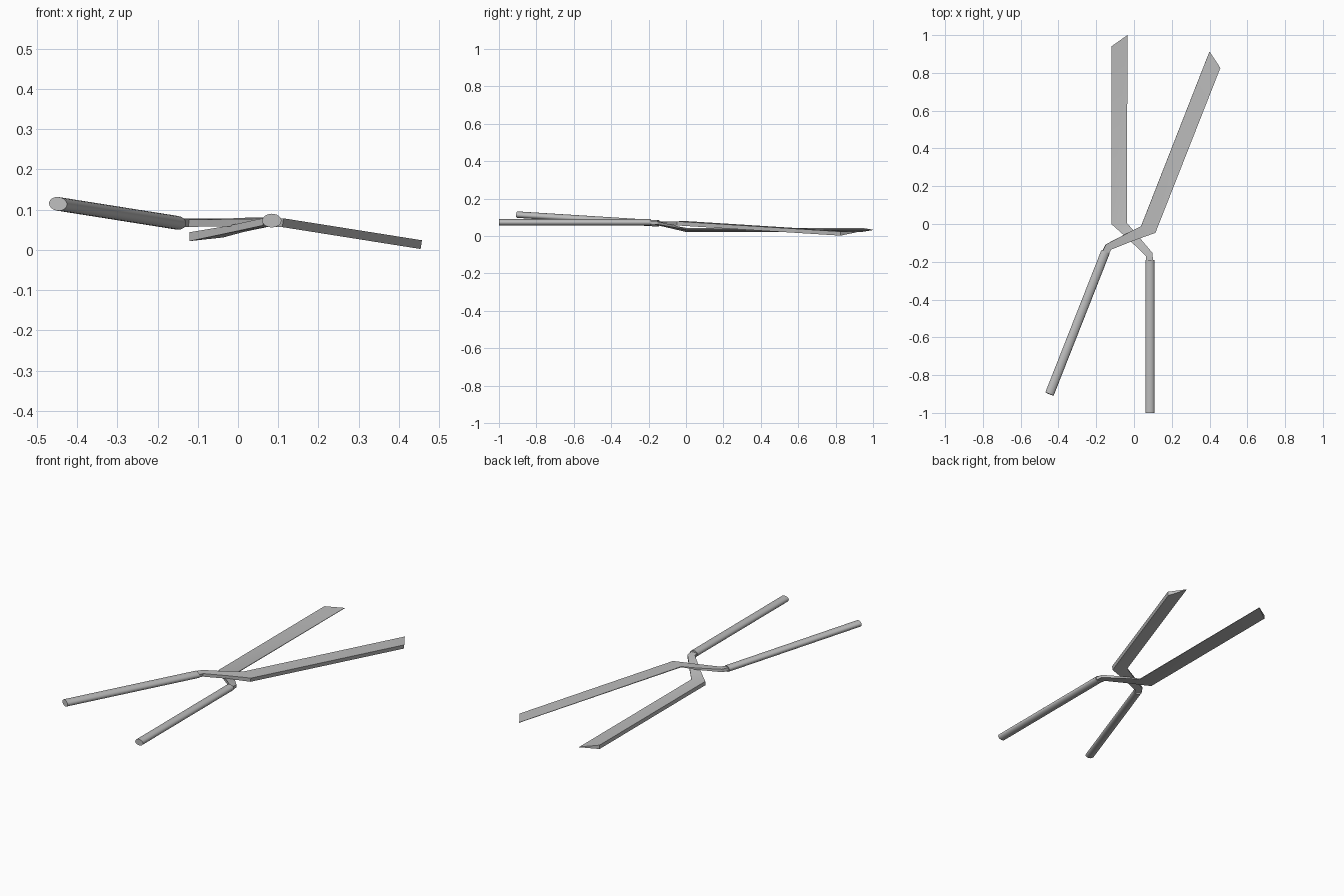
import bpy, bmesh, math
from mathutils import Matrix

cube = bpy.data.objects.get("Cube")
if cube:
    bpy.data.objects.remove(cube, do_unlink=True)

steel = bpy.data.materials.new("grey_steel")
steel.use_nodes = True
grey = (0.5, 0.5, 0.5, 1)
steel.diffuse_color = grey
steel.node_tree.nodes["Principled BSDF"].inputs["Base Color"].default_value = grey


def finish(name, bm, matrix):
    """Turn a bmesh into a placed, smooth-by-angle object."""
    bm.transform(matrix)
    bmesh.ops.recalc_face_normals(bm, faces=bm.faces)
    mesh = bpy.data.meshes.new(name)
    bm.to_mesh(mesh)
    bm.free()
    mesh.materials.append(steel)
    obj = bpy.data.objects.new(name, mesh)
    bpy.context.collection.objects.link(obj)
    bpy.ops.object.select_all(action="DESELECT")
    obj.select_set(True)
    bpy.context.view_layer.objects.active = obj
    bpy.ops.object.shade_smooth_by_angle(angle=math.radians(30))


def blade(name, matrix):
    """Wedge blade and cranked neck, lofted through four-sided sections."""
    # spine x, y; edge x, y; centre z; half thickness at spine and edge
    sections = [
        (-0.12, 0.94, -0.035, 1.0, 0.033, 0.011, 0.001),
        (-0.12, 0.0, -0.037, 0.005, 0.033, 0.011, 0.002),
        (-0.03, -0.08, 0.015, -0.055, 0.05, 0.009, 0.005),
        (0.062, -0.168, 0.097, -0.152, 0.07, 0.009, 0.008),
        (0.066, -0.21, 0.103, -0.21, 0.073, 0.009, 0.009),
    ]
    bm = bmesh.new()
    rings = []
    for sx, sy, ex, ey, z, ts, te in sections:
        corners = [(sx, sy, z - ts), (ex, ey, z - te), (ex, ey, z + te), (sx, sy, z + ts)]
        rings.append([bm.verts.new(c) for c in corners])
    for a, b in zip(rings, rings[1:]):
        for i in range(4):
            j = (i + 1) % 4
            bm.faces.new((a[i], a[j], b[j], b[i]))
    bm.faces.new(rings[0])
    bm.faces.new(rings[-1])
    finish(name, bm, matrix)


def handle(name, matrix):
    """Oval bar running toward the front."""
    bm = bmesh.new()
    bmesh.ops.create_cone(bm, cap_ends=True, segments=24, radius1=1, radius2=1, depth=0.81)
    place = (Matrix.Translation((0.084, -0.595, 0.073))
             @ Matrix.Diagonal((0.024, 1, 0.017, 1))
             @ Matrix.Rotation(math.pi / 2, 4, "X"))
    finish(name, bm, matrix @ place)


# The second half is the first turned over, tilted and swung open
swung = (Matrix.Rotation(math.radians(-21.5), 4, "Z")
         @ Matrix.Translation((0.007, 0, 0.117))
         @ Matrix.Rotation(-0.058, 4, "X")
         @ Matrix.Rotation(0.14, 4, "Y")
         @ Matrix.Rotation(math.pi, 4, "Y"))

for side, matrix in (("straight", Matrix.Identity(4)), ("swung", swung)):
    blade(side + "_blade", matrix)
    handle(side + "_handle", matrix)
